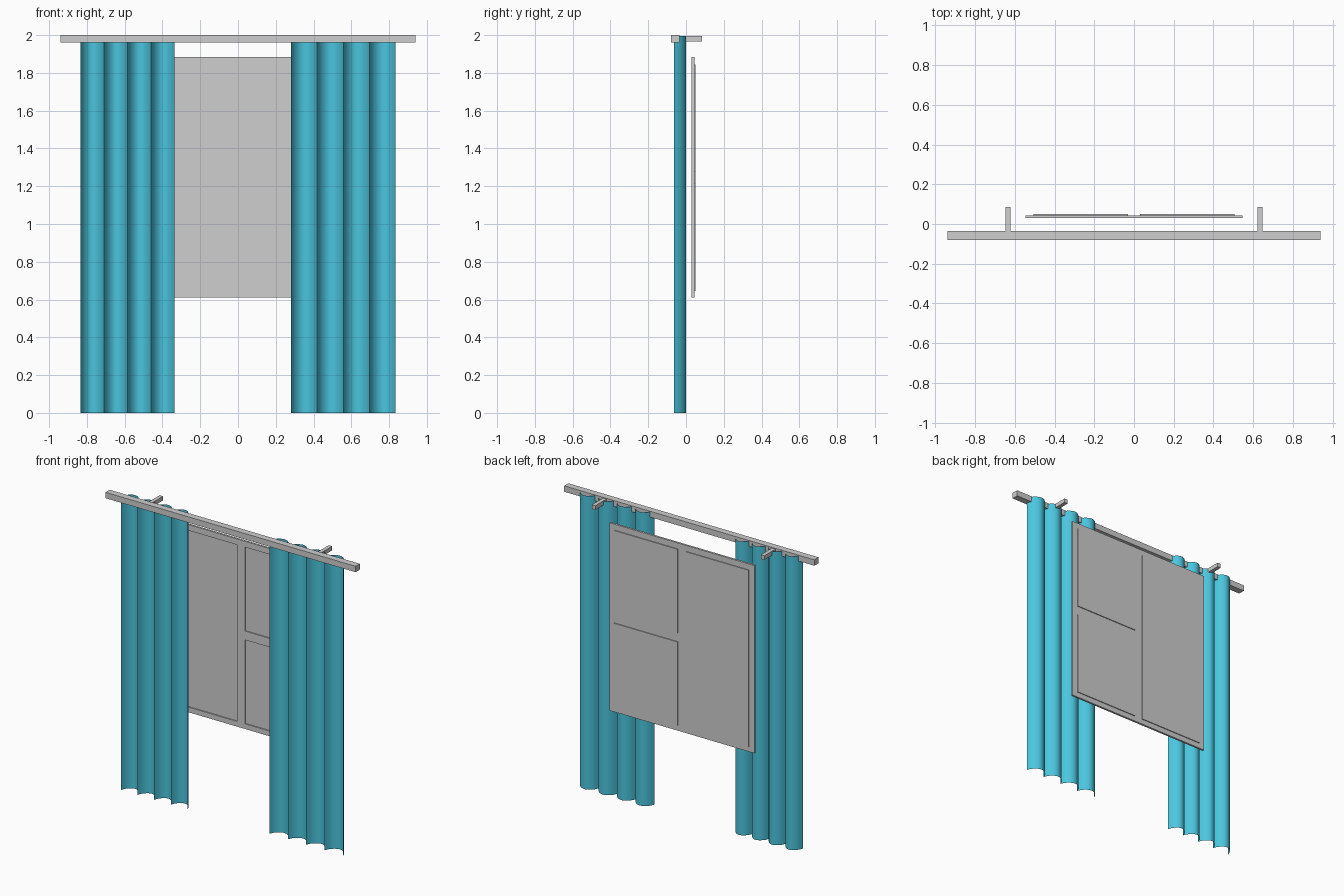
import bpy, math

if "Cube" in bpy.data.objects:
    bpy.data.objects.remove(bpy.data.objects["Cube"], do_unlink=True)


def material(name, color):
    m = bpy.data.materials.new(name)
    m.use_nodes = True
    m.diffuse_color = color
    m.node_tree.nodes["Principled BSDF"].inputs["Base Color"].default_value = color
    return m


grey = material("light_grey", (0.62, 0.62, 0.62, 1))
teal = material("turquoise_cloth", (0.07, 0.56, 0.73, 1))


def make(name, verts, faces, mat):
    me = bpy.data.meshes.new(name)
    me.from_pydata(verts, [], faces)
    me.materials.append(mat)
    ob = bpy.data.objects.new(name, me)
    bpy.context.collection.objects.link(ob)
    return ob


def box(name, x, y, z, mat=grey):
    verts = [(a, b, c) for a in x for b in y for c in z]
    faces = [(0, 1, 3, 2), (4, 6, 7, 5), (0, 4, 5, 1),
             (2, 3, 7, 6), (0, 2, 6, 4), (1, 5, 7, 3)]
    return make(name, verts, faces, mat)


# Curtain rail and its two wall brackets
box("curtain_rail", (-0.94, 0.94), (-0.08, -0.035), (1.96, 2.0))
for side, x in (("right", -0.635), ("left", 0.635)):
    box(side + "_bracket", (x - 0.013, x + 0.013), (-0.036, 0.085), (1.967, 1.995))


# Pleated curtains: thin sheets with wide folds bulging to the back
def curtain(name, x0, x1, folds=4, steps=12):
    n = folds * steps
    verts = []
    for i in range(n + 1):
        t = i / n
        y = -0.064 + 0.064 * abs(math.sin(math.pi * folds * t)) ** 0.65
        x = x0 + (x1 - x0) * t
        verts += [(x, y, 0), (x, y, 1.995)]
    faces = [(2 * i, 2 * i + 1, 2 * i + 3, 2 * i + 2) for i in range(n)]
    ob = make(name, verts, faces, teal)
    bpy.context.view_layer.objects.active = ob
    ob.select_set(True)
    bpy.ops.object.shade_smooth_by_angle(angle=math.radians(35))
    ob.select_set(False)


curtain("right_curtain", -0.835, -0.335)
curtain("left_curtain", 0.28, 0.835)

# Window frame: stiles, rails, mullion and a crossbar on one side
FRAME = (0.03, 0.044)
for name, x in (("right_stile", (-0.545, -0.505)), ("left_stile", (0.505, 0.545)),
                ("mullion", (-0.03, 0.03))):
    box(name, x, FRAME, (0.61, 1.885))
for side, x in (("right", (-0.505, -0.03)), ("left", (0.03, 0.505))):
    box(side + "_bottom_rail", x, FRAME, (0.61, 0.645))
    box(side + "_top_rail", x, FRAME, (1.845, 1.885))
box("crossbar", (0.03, 0.505), FRAME, (1.215, 1.275))

# Panes sit back in the frame
for name, x, z in (("tall_pane", (-0.505, -0.03), (0.645, 1.845)),
                   ("upper_pane", (0.03, 0.505), (1.275, 1.845)),
                   ("lower_pane", (0.03, 0.505), (0.645, 1.215))):
    box(name, x, (0.037, 0.05), z)
